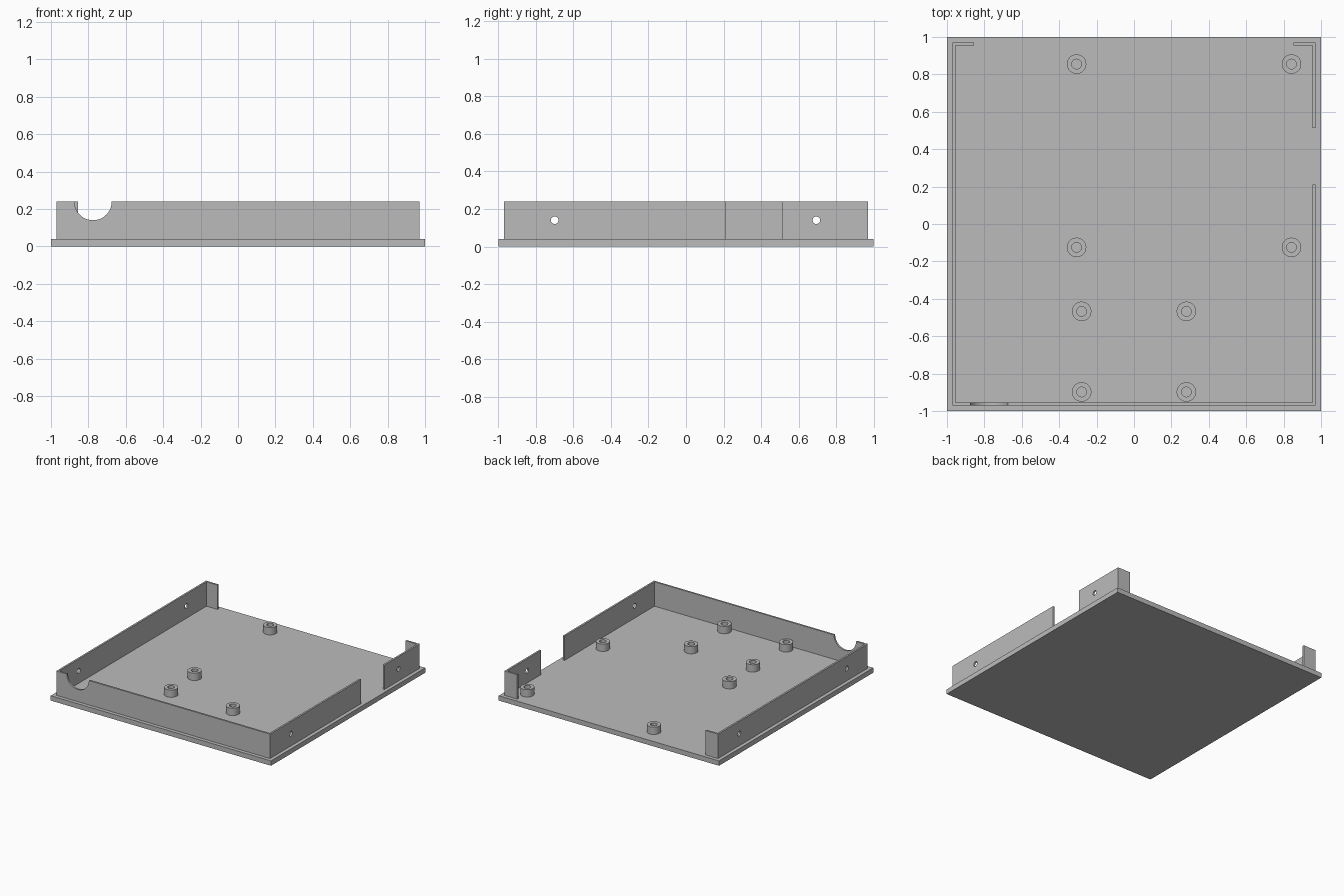
import bpy, bmesh, math
from mathutils import Matrix, Vector

cube = bpy.data.objects.get("Cube")
if cube:
    bpy.data.objects.remove(cube, do_unlink=True)

FLOOR, TOP = 0.04, 0.24      # plate top and wall top
OUT, INN = 0.97, 0.955       # outer and inner wall faces

grey = bpy.data.materials.new("plain grey")
grey.use_nodes = True
colour = (0.5, 0.5, 0.5, 1)
grey.diffuse_color = colour
grey.node_tree.nodes["Principled BSDF"].inputs["Base Color"].default_value = colour


def finish(name, bm, smooth=False):
    bmesh.ops.recalc_face_normals(bm, faces=bm.faces)
    mesh = bpy.data.meshes.new(name)
    bm.to_mesh(mesh)
    bm.free()
    mesh.materials.append(grey)
    obj = bpy.data.objects.new(name, mesh)
    bpy.context.collection.objects.link(obj)
    if smooth:
        bpy.ops.object.select_all(action='DESELECT')
        obj.select_set(True)
        bpy.context.view_layer.objects.active = obj
        bpy.ops.object.shade_smooth_by_angle(angle=math.radians(30))
    return obj


def prism(name, outline, z0, z1):
    bm = bmesh.new()
    face = bm.faces.new([bm.verts.new((x, y, z0)) for x, y in outline])
    new = bmesh.ops.extrude_face_region(bm, geom=[face])["geom"]
    verts = [v for v in new if isinstance(v, bmesh.types.BMVert)]
    bmesh.ops.translate(bm, verts=verts, vec=(0, 0, z1 - z0))
    return finish(name, bm)


def cutter(name, centre, radius, length, axis):
    bm = bmesh.new()
    turn = Vector((0, 0, 1)).rotation_difference(Vector(axis)).to_matrix().to_4x4()
    bmesh.ops.create_cone(bm, cap_ends=True, segments=48, radius1=radius, radius2=radius,
                          depth=length, matrix=Matrix.Translation(centre) @ turn)
    obj = finish(name, bm)
    obj.hide_render = True
    return obj


def cut(wall, tools):
    for tool in tools:
        mod = wall.modifiers.new("cut", 'BOOLEAN')
        mod.operation = 'DIFFERENCE'
        mod.solver = 'EXACT'
        mod.object = tool
        bpy.context.view_layer.objects.active = wall
        bpy.ops.object.modifier_apply(modifier=mod.name)
        bpy.data.objects.remove(tool, do_unlink=True)


# Base plate
prism("base_plate", [(-1, -1), (1, -1), (1, 1), (-1, 1)], 0, FLOOR)

# Long wall: back tab, right side, front and most of the left side
main_wall = prism("main_wall", [
    (-0.855, OUT), (-OUT, OUT), (-OUT, -OUT), (OUT, -OUT), (OUT, 0.21), (INN, 0.21),
    (INN, -INN), (-INN, -INN), (-INN, INN), (-0.855, INN)], FLOOR, TOP)

# Short corner wall at the back left
corner_wall = prism("corner_wall", [
    (OUT, 0.513), (OUT, OUT), (0.853, OUT), (0.853, INN), (INN, INN), (INN, 0.513)], FLOOR, TOP)

# Cable notch in the front wall and screw holes in the side walls
cut(main_wall, [
    cutter("notch_cutter", (-0.775, -0.9625, TOP), 0.1, 0.1, (0, 1, 0)),
    cutter("hole_cutter", (-0.9625, -0.7, 0.14), 0.02, 0.1, (1, 0, 0)),
    cutter("hole_cutter", (-0.9625, 0.695, 0.14), 0.02, 0.1, (1, 0, 0)),
    cutter("hole_cutter", (0.9625, -0.7, 0.14), 0.02, 0.1, (1, 0, 0))])
cut(corner_wall, [cutter("hole_cutter", (0.9625, 0.695, 0.14), 0.02, 0.1, (1, 0, 0))])


# Hollow standoffs, spun from a rectangular section
def standoff(name, x, y, outer=0.052, inner=0.026, top=0.1):
    bm = bmesh.new()
    section = [(outer, FLOOR), (outer, top), (inner, top), (inner, FLOOR)]
    verts = [bm.verts.new((r, 0, z)) for r, z in section]
    edges = [bm.edges.new((verts[i], verts[(i + 1) % 4])) for i in range(4)]
    bmesh.ops.spin(bm, geom=verts + edges, cent=(0, 0, 0), axis=(0, 0, 1),
                   angle=math.tau, steps=40)
    bmesh.ops.remove_doubles(bm, verts=bm.verts, dist=0.0005)
    bmesh.ops.translate(bm, verts=bm.verts, vec=(x, y, 0))
    finish(name, bm, smooth=True)


for group, xs, ys in (("back", (-0.307, 0.842), (0.855, -0.125)),
                      ("front", (-0.28, 0.28), (-0.467, -0.898))):
    for side, x in zip(("right", "left"), xs):
        for row, y in enumerate(ys, 1):
            standoff(f"{group}_standoff_{side}_{row}", x, y)
